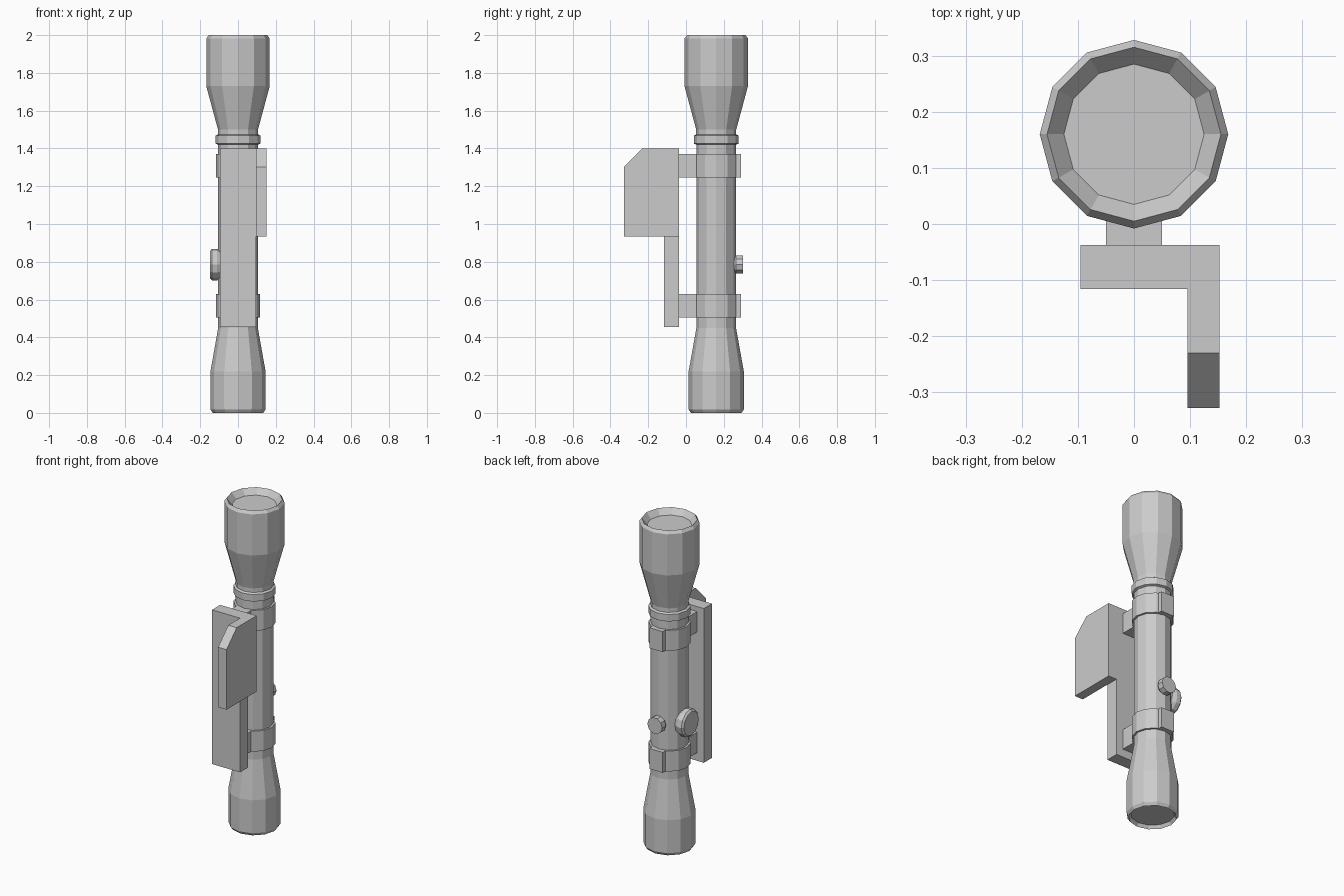
import bpy, bmesh, math
from mathutils import Matrix, Vector

if "Cube" in bpy.data.objects:
    bpy.data.objects.remove(bpy.data.objects["Cube"])

AXIS = Vector((0, 0.16, 0))  # centre line of the tube


def finish(bm, name):
    bmesh.ops.recalc_face_normals(bm, faces=bm.faces)
    me = bpy.data.meshes.new(name)
    bm.to_mesh(me)
    bm.free()
    ob = bpy.data.objects.new(name, me)
    bpy.context.collection.objects.link(ob)
    return ob


def lathe(name, profile, sides=12, matrix=None):
    """Spin (radius, height) points around z, capping both ends."""
    bm = bmesh.new()
    rings = []
    for r, h in profile:
        rings.append([bm.verts.new((r * math.cos(2 * math.pi * i / sides),
                                    r * math.sin(2 * math.pi * i / sides), h))
                      for i in range(sides)])
    for a, b in zip(rings, rings[1:]):
        for i in range(sides):
            j = (i + 1) % sides
            bm.faces.new((a[i], a[j], b[j], b[i]))
    bm.faces.new(rings[0])
    bm.faces.new(rings[-1])
    bm.transform(matrix or Matrix.Translation(AXIS))
    return finish(bm, name)


def prism(name, yz, x0, x1):
    """Extrude a side outline (y, z) from x0 to x1."""
    bm = bmesh.new()
    face = bm.faces.new([bm.verts.new((x0, y, z)) for y, z in yz])
    ext = bmesh.ops.extrude_face_region(bm, geom=[face])["geom"]
    bmesh.ops.translate(bm, vec=(x1 - x0, 0, 0),
                        verts=[v for v in ext if isinstance(v, bmesh.types.BMVert)])
    return finish(bm, name)


def box(name, x0, x1, y0, y1, z0, z1):
    return prism(name, [(y0, z0), (y1, z0), (y1, z1), (y0, z1)], x0, x1)


# Main tube with flared ends and recessed lenses
lathe("scope_tube", [
    (0.122, 0.02), (0.134, 0.0), (0.146, 0.018), (0.146, 0.22), (0.105, 0.45),
    (0.105, 1.42), (0.118, 1.425), (0.118, 1.468), (0.106, 1.475), (0.106, 1.50),
    (0.168, 1.73), (0.168, 1.982), (0.155, 2.0), (0.125, 1.965)])

# Two clamp rings, each with a foot and a rear clamp tab
for label, z0, z1 in (("lower", 0.505, 0.63), ("upper", 1.245, 1.37)):
    lathe(label + "_clamp_ring", [(0.10, z0), (0.117, z0), (0.117, z1), (0.10, z1)])
    box(label + "_clamp_foot", -0.05, 0.05, -0.04, 0.08, z0, z1)
    box(label + "_clamp_tab", -0.045, 0.045, 0.24, 0.29, z0, z1)

# Mounting plate and side fin
box("mount_plate", -0.095, 0.095, -0.116, -0.037, 0.455, 1.40)
prism("side_fin", [(-0.037, 0.935), (-0.328, 0.935), (-0.328, 1.303),
                   (-0.23, 1.40), (-0.037, 1.40)], 0.095, 0.152)

# Adjustment knobs: small one at the rear, large one on the left
origin = Matrix.Translation(AXIS + Vector((0, 0, 0.785)))
lathe("rear_knob", [(0.04, 0.08), (0.04, 0.092), (0.05, 0.105), (0.05, 0.142)], 10,
      origin @ Matrix.Rotation(-math.pi / 2, 4, 'X'))
lathe("side_knob", [(0.07, 0.085), (0.083, 0.11), (0.083, 0.138), (0.072, 0.148)], 12,
      origin @ Matrix.Rotation(-math.pi / 2, 4, 'Y'))
